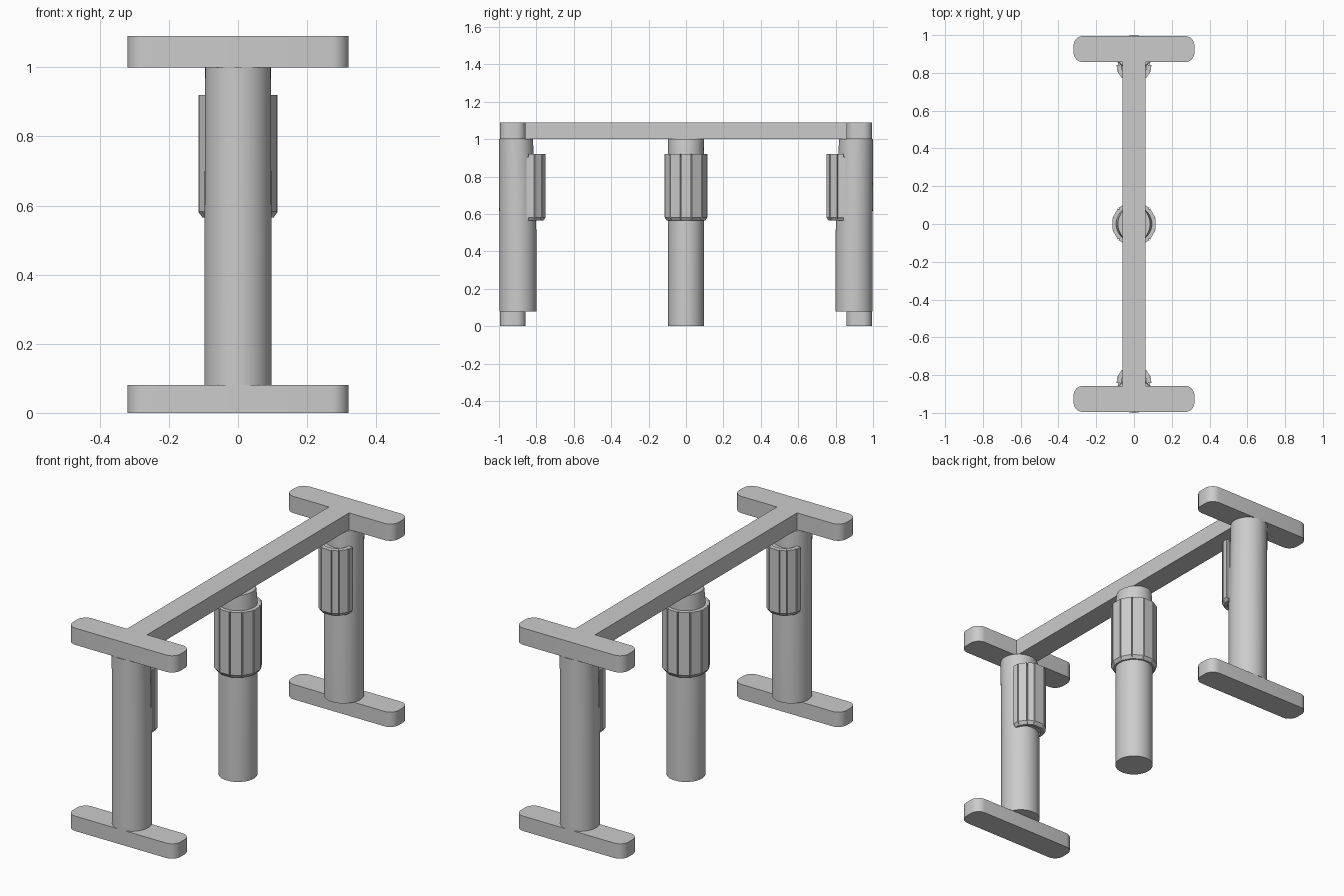
import bpy, bmesh
from math import sin, cos, pi, radians
from mathutils import Vector

if "Cube" in bpy.data.objects:
    bpy.data.objects.remove(bpy.data.objects["Cube"])


def loft(name, rings, smooth=False):
    """Closed solid through a list of equal-length point rings."""
    bm = bmesh.new()
    loops = [[bm.verts.new(p) for p in ring] for ring in rings]
    n = len(loops[0])
    for a, b in zip(loops, loops[1:]):
        for i in range(n):
            j = (i + 1) % n
            bm.faces.new((a[i], a[j], b[j], b[i]))
    bm.faces.new(loops[0][::-1])
    bm.faces.new(loops[-1])
    bmesh.ops.recalc_face_normals(bm, faces=bm.faces)
    mesh = bpy.data.meshes.new(name)
    bm.to_mesh(mesh)
    bm.free()
    ob = bpy.data.objects.new(name, mesh)
    bpy.context.collection.objects.link(ob)
    if smooth:
        bpy.ops.object.select_all(action='DESELECT')
        bpy.context.view_layer.objects.active = ob
        ob.select_set(True)
        bpy.ops.object.shade_smooth_by_angle(angle=radians(30))
    return ob


def ellipse(cy, rx, ry, z, n=48):
    return [(rx * cos(2 * pi * i / n), cy + ry * sin(2 * pi * i / n), z) for i in range(n)]


def bar(name, hx, y0, y1, z0, z1, r=0.0):
    """Flat bar with rounded plan corners."""
    hy, cy = (y1 - y0) / 2, (y0 + y1) / 2
    pts = []
    for k, (sx, sy) in enumerate(((1, 1), (-1, 1), (-1, -1), (1, -1))):
        for i in range(7 if r else 1):
            a = (k + i / 6) * pi / 2
            pts.append((sx * (hx - r) + r * cos(a), cy + sy * (hy - r) + r * sin(a)))
    return loft(name, [[(x, y, z) for x, y in pts] for z in (z0, z1)], True)


def plates(name, outline, closed, cy, sign):
    """Separate vertical grip strips with chamfered lower ends along a plan outline."""
    pts = [Vector(p) for p in outline]
    count = len(pts) if closed else len(pts) - 1
    for i in range(count):
        a, b = pts[i], pts[(i + 1) % len(pts)]
        t = (b - a).normalized()
        a, b = a + t * 0.003, b - t * 0.003
        inward = Vector((-t.y, t.x))

        def ring(z, depth):
            quad = (a + inward * depth, b + inward * depth,
                    b + inward * 0.026, a + inward * 0.026)
            return [(p.x, cy + sign * p.y, z) for p in quad]
        loft(f"{name}_strip_{i + 1}",
             [ring(0.565, 0.012), ring(0.582, 0), ring(0.92, 0)])


# Top beam
bar("top_beam", 0.06, -0.88, 0.88, 1.0, 1.09)

for s, side in ((-1, "front"), (1, "back")):
    # Rounded cross bars at the top and the floor
    y0, y1 = sorted((s * 0.857, s * 0.995))
    bar(side + "_top_bar", 0.32, y0, y1, 1.0, 1.09, 0.05)
    bar(side + "_foot_bar", 0.32, y0, y1, 0.0, 0.08, 0.05)
    # End post, slightly slimmer towards the top
    loft(side + "_post", [ellipse(s * 0.899, 0.097, 0.099, 0.08),
                          ellipse(s * 0.899, 0.097, 0.099, 0.50),
                          ellipse(s * 0.909, 0.095, 0.091, 1.0)], True)
    # Half grip on the inner face of the post
    outer = [(-0.092, -0.015), (-0.090, -0.050), (-0.062, -0.090), (-0.031, -0.110),
             (0.031, -0.110), (0.062, -0.090), (0.090, -0.050), (0.092, -0.015)]
    plates(side + "_grip", outer, False, s * 0.86, s)
    core = [(x * 0.92, s * (0.86 + y + 0.009), 0) for x, y in outer]
    loft(side + "_grip_core", [[(x, y, z) for x, y, _ in core] for z in (0.575, 0.905)])

# Middle post, tapering just below the beam
loft("middle_post", [ellipse(0, 0.095, 0.095, 0), ellipse(0, 0.095, 0.095, 0.93),
                     ellipse(0, 0.085, 0.095, 1.0)], True)

# Twelve-sided grip around the middle post
ring = [(0.119 * cos((i + 0.5) * pi / 6), 0.119 * sin((i + 0.5) * pi / 6)) for i in range(12)]
plates("middle_grip", ring, True, 0, 1)
loft("middle_grip_core", [[(x * 0.93, y * 0.93, z) for x, y in ring] for z in (0.575, 0.905)])
